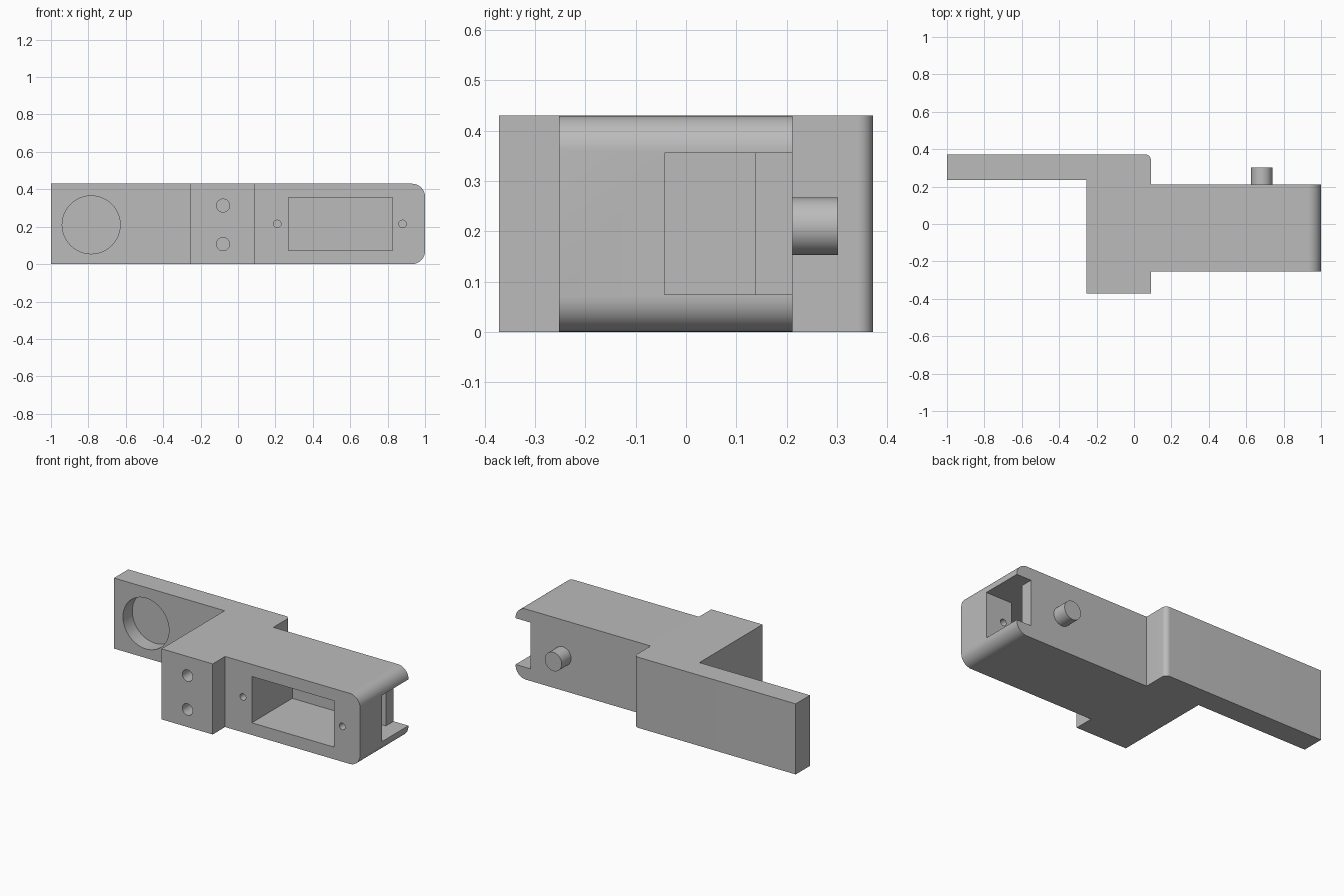
import bpy
import bmesh
from math import radians
from mathutils import Matrix, Vector

cube = bpy.data.objects.get("Cube")
if cube:
    bpy.data.objects.remove(cube, do_unlink=True)

HEIGHT = 0.43
MID = HEIGHT / 2

grey = bpy.data.materials.new("plain grey")
grey.use_nodes = True
grey.diffuse_color = (0.5, 0.5, 0.5, 1)
grey.node_tree.nodes["Principled BSDF"].inputs["Base Color"].default_value = (0.5, 0.5, 0.5, 1)


def make_object(name, bm):
    bmesh.ops.recalc_face_normals(bm, faces=bm.faces)
    mesh = bpy.data.meshes.new(name)
    bm.to_mesh(mesh)
    bm.free()
    mesh.materials.append(grey)
    obj = bpy.data.objects.new(name, mesh)
    bpy.context.collection.objects.link(obj)
    return obj


def prism(outline, z0, z1):
    """Plan outline extruded upwards."""
    bm = bmesh.new()
    face = bm.faces.new([bm.verts.new((x, y, z0)) for x, y in outline])
    ext = bmesh.ops.extrude_face_region(bm, geom=[face])
    verts = [v for v in ext["geom"] if isinstance(v, bmesh.types.BMVert)]
    bmesh.ops.translate(bm, verts=verts, vec=(0, 0, z1 - z0))
    return bm


def round_edges(bm, rule, radius):
    edges = [e for e in bm.edges if all(rule(v.co) for v in e.verts)]
    bmesh.ops.bevel(bm, geom=edges, offset=radius, segments=10,
                    profile=0.5, affect="EDGES")


def rod(name, x, z, radius, y0, y1):
    """Cylinder running along y."""
    bm = bmesh.new()
    bmesh.ops.create_cone(bm, cap_ends=True, segments=48, radius1=radius,
                          radius2=radius, depth=y1 - y0)
    turn = Matrix.Rotation(radians(90), 4, "X")
    bm.transform(Matrix.Translation((x, (y0 + y1) / 2, z)) @ turn)
    return make_object(name, bm)


def smooth(obj):
    bpy.ops.object.select_all(action="DESELECT")
    bpy.context.view_layer.objects.active = obj
    obj.select_set(True)
    bpy.ops.object.shade_smooth_by_angle(angle=radians(30))


# Main body: rear arm, central block and motor housing
bm = prism([(-1, 0.235), (-0.255, 0.235), (-0.255, -0.372), (0.09, -0.372),
            (0.09, -0.253), (1, -0.253), (1, 0.212), (0.09, 0.212),
            (0.09, 0.372), (-1, 0.372)], 0, HEIGHT)
# Rounded housing end, along its top and bottom edges
for level in (0, HEIGHT):
    round_edges(bm, lambda c: c.x > 0.99 and abs(c.z - level) < 0.001, 0.07)
# Rounded rear corner of the block
round_edges(bm, lambda c: abs(c.x - 0.09) < 0.001 and c.y > 0.36, 0.03)
body = make_object("body", bm)

# Motor pocket, opening at the front and through the end slot
cutters = [make_object("pocket_cutter", prism(
    [(0.27, -0.5), (0.825, -0.5), (0.825, -0.043), (1.2, -0.043),
     (1.2, 0.5), (0.9, 0.5), (0.9, 0.137), (0.27, 0.137)], 0.074, 0.356))]
# Round recess in the arm
cutters.append(rod("recess_cutter", -0.785, 0.21, 0.155, 0.1, 0.325))
# Bolt holes in the block
for z in (0.107, 0.313):
    cutters.append(rod("bolt_hole_cutter", -0.08, z, 0.035, -0.5, -0.15))
# Screw holes beside the pocket
for x in (0.21, 0.88):
    cutters.append(rod("screw_hole_cutter", x, MID, 0.02, -0.5, 0))

bpy.context.view_layer.objects.active = body
for cutter in cutters:
    cutter.hide_render = True
    mod = body.modifiers.new("cut", "BOOLEAN")
    mod.operation = "DIFFERENCE"
    mod.solver = "EXACT"
    mod.object = cutter
    bpy.ops.object.modifier_apply(modifier=mod.name)
for cutter in cutters:
    bpy.data.objects.remove(cutter, do_unlink=True)
smooth(body)

# Pivot peg on the back of the housing
smooth(rod("pivot_peg", 0.683, 0.21, 0.057, 0.18, 0.302))
